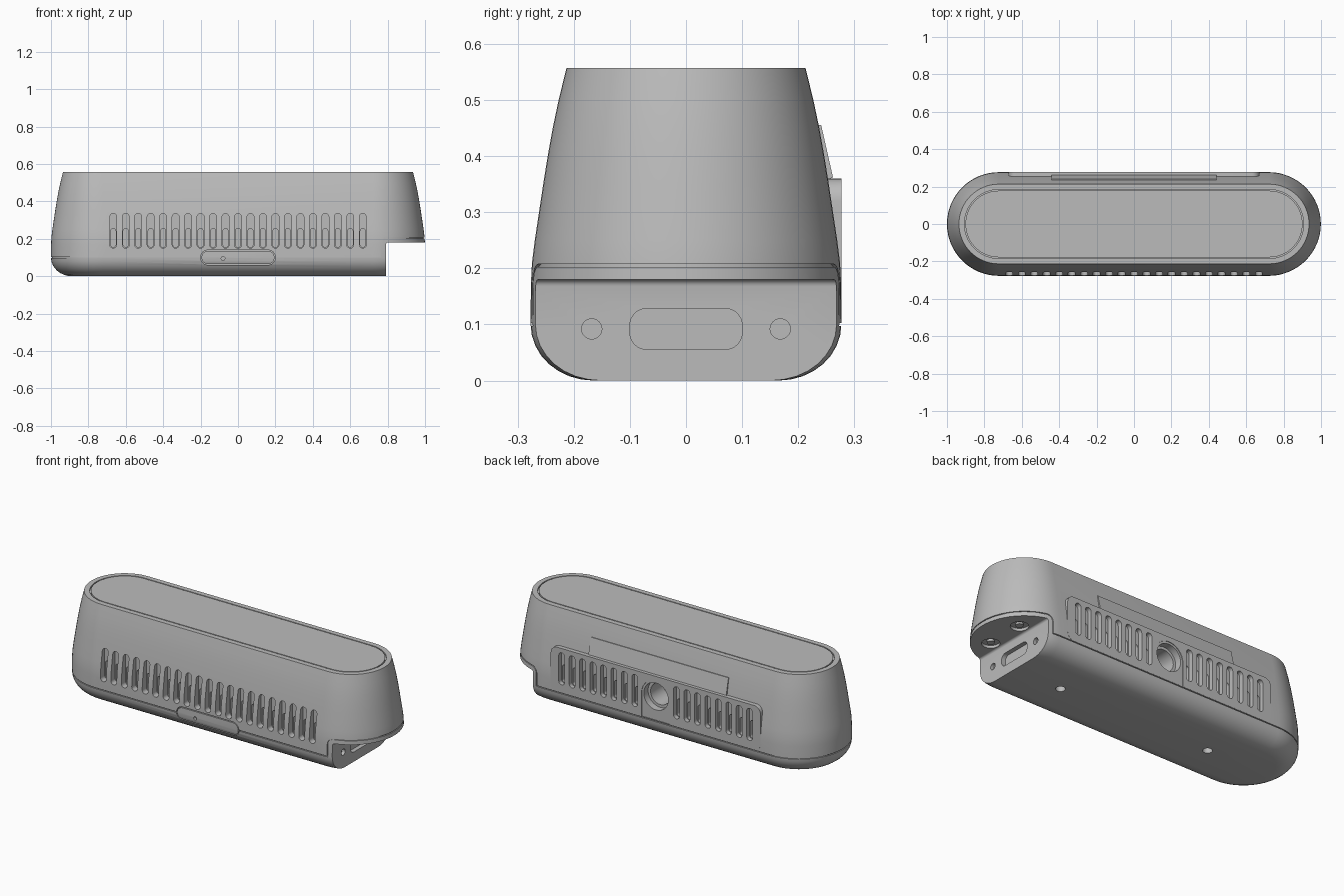
import bpy, bmesh, math
from mathutils import Vector

cube = bpy.data.objects.get("Cube")
if cube:
    bpy.data.objects.remove(cube, do_unlink=True)

grey = bpy.data.materials.new("satin grey")
grey.use_nodes = True
grey.diffuse_color = (0.5, 0.5, 0.5, 1)
grey.node_tree.nodes["Principled BSDF"].inputs["Base Color"].default_value = (0.5, 0.5, 0.5, 1)

SPAN = 0.723      # half distance between the two rounded ends
TOP = 0.557
PITCH = 0.0667    # spacing of the vent slots
MID = 0.2425      # height of vents and socket


def finish(name, bm):
    bmesh.ops.recalc_face_normals(bm, faces=bm.faces)
    mesh = bpy.data.meshes.new(name)
    bm.to_mesh(mesh)
    bm.free()
    mesh.materials.append(grey)
    obj = bpy.data.objects.new(name, mesh)
    bpy.context.collection.objects.link(obj)
    return obj


def rounded(cu, cv, w, h, r, n=8):
    """Rounded rectangle outline; full radius makes a pill or circle."""
    pts = []
    for k, (su, sv) in enumerate([(1, 1), (-1, 1), (-1, -1), (1, -1)]):
        for i in range(n + 1):
            a = math.pi / 2 * (k + i / n)
            p = (cu + su * (w / 2 - r) + r * math.cos(a), cv + sv * (h / 2 - r) + r * math.sin(a))
            if not pts or math.dist(p, pts[-1]) > 1e-5:
                pts.append(p)
    if math.dist(pts[0], pts[-1]) < 1e-5:
        pts.pop()
    return pts


def circle(cu, cv, r):
    return rounded(cu, cv, 2 * r, 2 * r, r)


def place(axis, u, v, d):
    return {"x": Vector((d, u, v)), "y": Vector((u, d, v)), "z": Vector((u, v, d))}[axis]


def prisms(name, items):
    """Join several extruded outlines (outline, axis, low, high) in one object."""
    bm = bmesh.new()
    for pts, axis, lo, hi in items:
        rings = [[bm.verts.new(place(axis, u, v, d)) for u, v in pts] for d in (lo, hi)]
        bm.faces.new(rings[0])
        bm.faces.new(rings[1])
        for i in range(len(pts)):
            j = (i + 1) % len(pts)
            bm.faces.new((rings[0][i], rings[0][j], rings[1][j], rings[1][i]))
    return finish(name, bm)


def hull(name, shrink=0.0):
    """Stadium outline lofted through the side profile."""
    profile = []
    for i in range(9):
        a = math.pi / 2 * i / 8
        profile.append((0.165 + 0.112 * math.sin(a), 0.1 - 0.1 * math.cos(a)))
    profile += [(0.2765, 0.17), (0.2745, 0.21), (0.2695, 0.25), (0.262, 0.3),
                (0.2545, 0.35), (0.2465, 0.4), (0.2375, 0.45), (0.227, 0.5), (0.213, TOP)]
    bm = bmesh.new()
    rings = []
    for r, z in profile:
        outline = rounded(0, 0, 2 * (SPAN + r - shrink), 2 * (r - shrink), r - shrink, 16)
        rings.append([bm.verts.new((x, y, z)) for x, y in outline])
    for a, b in zip(rings, rings[1:]):
        for i in range(len(a)):
            j = (i + 1) % len(a)
            bm.faces.new((a[i], a[j], b[j], b[i]))
    bm.faces.new(rings[0])
    bm.faces.new(rings[-1])
    return finish(name, bm)


def boolean(obj, tool, op="DIFFERENCE", keep=False):
    mod = obj.modifiers.new("cut", "BOOLEAN")
    mod.operation, mod.object, mod.solver = op, tool, "EXACT"
    bpy.context.view_layer.objects.active = obj
    bpy.ops.object.modifier_apply(modifier=mod.name)
    if not keep:
        bpy.data.objects.remove(tool, do_unlink=True)


# Main body with the raised rear panel
body = hull("upper_shell")
boolean(body, prisms("panel", [(rounded(0, 0.232, 1.34, 0.256, 0.04), "y", 0.2, 0.2775)]), "UNION")

# Notch under one end
fillet = [(0.802 - 0.012 * math.cos(a), 0.168 + 0.012 * math.sin(a))
          for a in (math.pi / 8 * i for i in range(5))]
notch = [(0.79, -0.1)] + fillet + [(1.2, 0.18), (1.2, -0.1)]
boolean(body, prisms("notch", [(notch, "y", -0.5, 0.5)]))

# Vent slots, front and rear, with the deeper lower pockets
outer, inner = [], []
for i in range(-10, 11):
    sides = [(-0.3, -0.238, -0.215)]
    if 2 <= abs(i) <= 9:
        sides.append((0.3, 0.252, 0.225))
    for face, floor, deep in sides:
        for group, w, h, z, end in ((outer, 0.037, 0.185, MID, floor), (inner, 0.027, 0.1, 0.205, deep)):
            group.append((rounded(i * PITCH, z, w, h, w / 2, 5), "y", min(face, end), max(face, end)))

# Socket with its arched surround
arch = [(0.09 * math.cos(a), MID + 0.09 * math.sin(a)) for a in (math.pi * i / 16 for i in range(17))]
outer.append((arch + [(-0.09, 0.106), (0.09, 0.106)], "y", 0.274, 0.3))
inner.append((circle(0, MID, 0.078), "y", 0.235, 0.3))

# Top recess, button recess, base holes, end ports and screw wells
outer += [
    (rounded(0, 0, 2 * (SPAN + 0.184), 0.368, 0.184, 16), "z", TOP - 0.01, TOP + 0.1),
    (rounded(0, 0.1, 0.4, 0.08, 0.04), "y", -0.4, -0.258),
    (rounded(0, 0.092, 0.2, 0.073, 0.03), "x", 0.765, 0.85),
]
for s in (-1, 1):
    outer += [
        (circle(s * 0.485, 0, 0.025), "z", -0.1, 0.03),
        (circle(s * 0.168, 0.092, 0.018), "x", 0.77, 0.85),
        (circle(0.85, s * 0.113, 0.047), "z", 0.15, 0.195),
    ]
boolean(body, prisms("recesses", outer))
boolean(body, prisms("pockets", inner))
boolean(body, prisms("socket_bore", [(circle(0, MID, 0.062), "y", 0.12, 0.3)]))

# Seam groove, stepping up over the notch
bend = [math.pi / 12 * i for i in range(7)]


def seam(off):
    r = 0.035 - off
    return ([(-1.2, 0.1 + off), (0.764 - off, 0.1 + off)]
            + [(0.799 - (0.035 + off) * math.cos(a), 0.17 + (0.035 + off) * math.sin(a)) for a in bend]
            + [(1.2, 0.205 + off)])


groove = prisms("groove", [(seam(0.0025) + seam(-0.0025)[::-1], "y", -0.5, 0.5)])
boolean(groove, hull("core", 0.006))
boolean(body, groove)

# Split into the upper shell and the base
base = body.copy()
base.data = body.data.copy()
base.name = "base"
bpy.context.collection.objects.link(base)
upper = prisms("upper_region", [(seam(0) + [(1.2, 1), (-1.2, 1)], "y", -0.5, 0.5)])
boolean(base, upper, keep=True)
boolean(body, upper, "INTERSECT")

# Front button following the hull curve, with a pinhole
button = prisms("front_button", [(rounded(0, 0.1, 0.39, 0.07, 0.035), "y", -0.4, -0.25)])
boolean(button, hull("button_form"), "INTERSECT")
boolean(button, prisms("pinhole", [(circle(-0.08, 0.095, 0.01), "y", -0.4, -0.26)]))

# Top plate, rear label plate and screws
top_plate = prisms("top_plate", [(rounded(0, 0, 2 * (SPAN + 0.178), 0.356, 0.178, 16), "z", TOP - 0.02, TOP)])
label = prisms("rear_label_plate", [
    ([(0.245, 0.355), (0.262, 0.362), (0.241, 0.455), (0.23, 0.455)], "x", -0.44, 0.44)])
screws = prisms("screws", [(circle(0.85, s * 0.113, 0.02), "z", 0.184, 0.2) for s in (-1, 1)])

# Smooth curved surfaces, keep edges crisp
bpy.ops.object.select_all(action="DESELECT")
for obj in (body, base, button, top_plate, label, screws):
    obj.select_set(True)
bpy.context.view_layer.objects.active = body
bpy.ops.object.shade_smooth_by_angle(angle=math.radians(25))
